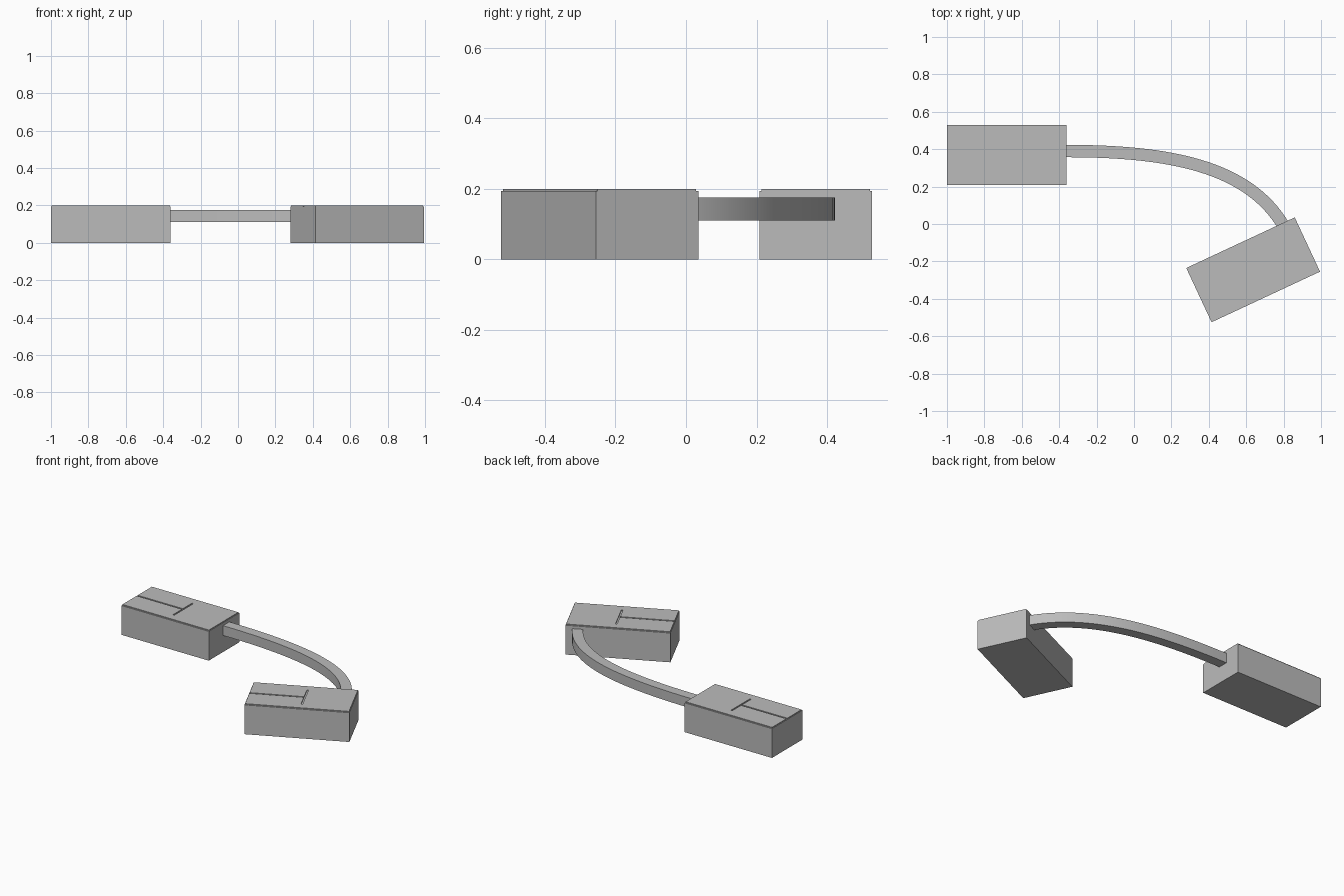
import bpy
import bmesh
import math
from mathutils import Vector
from mathutils.geometry import interpolate_bezier

cube = bpy.data.objects.get("Cube")
if cube:
    bpy.data.objects.remove(cube)

LENGTH, WIDTH, HEIGHT = 0.64, 0.32, 0.20
STEP = 0.006          # lid thickness and its inset from the body
SLOT = 0.005          # half width of the slot in the lid
CABLE = 0.033         # half thickness of the cable

grey = bpy.data.materials.new("plain grey")
grey.use_nodes = True
colour = (0.5, 0.5, 0.5, 1)
grey.diffuse_color = colour
grey.node_tree.nodes["Principled BSDF"].inputs["Base Color"].default_value = colour


def prism(name, outline, bottom, top, place=(0, 0), turn=0):
    """Extrude a flat outline from one height to another."""
    bm = bmesh.new()
    face = bm.faces.new([bm.verts.new((x, y, bottom)) for x, y in outline])
    result = bmesh.ops.extrude_face_region(bm, geom=[face], use_keep_orig=True)
    raised = [v for v in result["geom"] if isinstance(v, bmesh.types.BMVert)]
    bmesh.ops.translate(bm, verts=raised, vec=(0, 0, top - bottom))
    bmesh.ops.recalc_face_normals(bm, faces=bm.faces)
    mesh = bpy.data.meshes.new(name)
    bm.to_mesh(mesh)
    bm.free()
    mesh.materials.append(grey)
    obj = bpy.data.objects.new(name, mesh)
    obj.location = (*place, 0)
    obj.rotation_euler.z = turn
    bpy.context.collection.objects.link(obj)
    return obj


def box_unit(side, place, turn):
    # Body
    x, y = LENGTH / 2, WIDTH / 2
    body = [(-x, -y), (x, -y), (x, y), (-x, y)]
    prism(side + "_box", body, 0, HEIGHT - STEP, place, turn)
    # Lid with a T-shaped slot open at one end
    x, y = x - STEP / 2, y - STEP
    bar, reach = 0.02, 0.10
    half = [(x, y), (-x, y), (-x, SLOT), (bar - SLOT, SLOT),
            (bar - SLOT, reach), (bar + SLOT, reach)]
    lid = half + [(px, -py) for px, py in reversed(half)]
    prism(side + "_lid", lid, HEIGHT - STEP, HEIGHT, place, turn)


box_unit("right", (-0.68, 0.368), 0)
box_unit("left", (0.637, -0.245), math.radians(25))

# Curved square-section cable joining the boxes
path = interpolate_bezier(Vector((-0.36, 0.39)), Vector((0.19, 0.39)),
                          Vector((0.61, 0.31)), Vector((0.80, -0.01)), 33)
outer, inner = [], []
for i, point in enumerate(path):
    along = (path[min(i + 1, len(path) - 1)] - path[max(i - 1, 0)]).normalized()
    across = Vector((-along.y, along.x)).to_2d() * CABLE
    outer.append((point.to_2d() + across)[:])
    inner.append((point.to_2d() - across)[:])
cable = prism("cable", outer + inner[::-1], 0.11, 0.175)
bpy.context.view_layer.objects.active = cable
cable.select_set(True)
bpy.ops.object.shade_smooth_by_angle(angle=math.radians(30))
